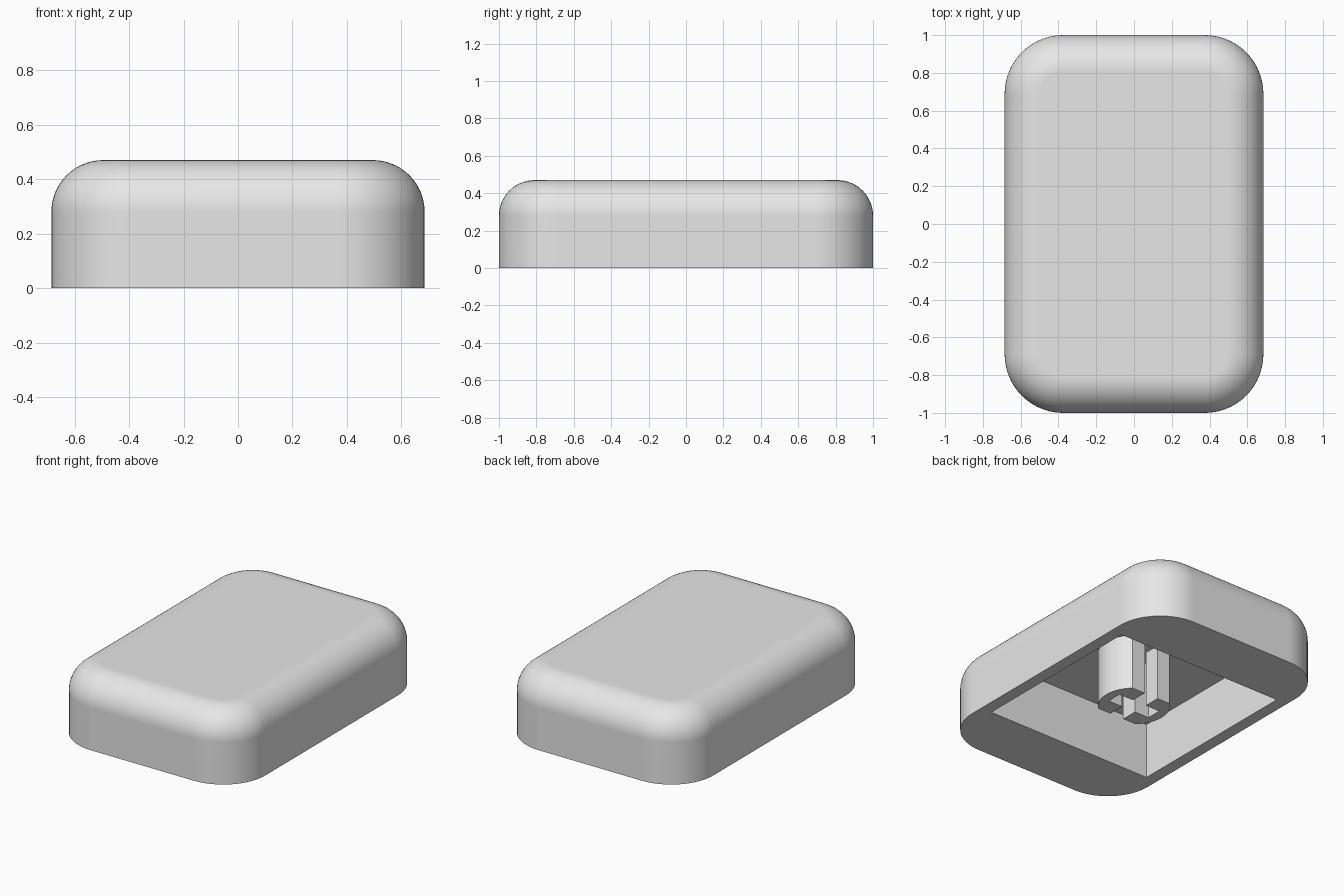
import bpy
import bmesh
from math import sin, cos, pi, asin

if "Cube" in bpy.data.objects:
    bpy.data.objects.remove(bpy.data.objects["Cube"], do_unlink=True)

HALF_X, HALF_Y, HEIGHT = 0.685, 1.0, 0.47
CORNER, FILLET, SEGS = 0.31, 0.19, 14
CAVITY, CEILING = 0.606, 0.365

grey = bpy.data.materials.new("plain_grey")
grey.use_nodes = True
grey.diffuse_color = (0.8, 0.8, 0.8, 1)
grey.node_tree.nodes["Principled BSDF"].inputs["Base Color"].default_value = (0.8, 0.8, 0.8, 1)


def finish(bm, name):
    """Turn a bmesh into a named object with smooth curves and sharp edges."""
    bmesh.ops.recalc_face_normals(bm, faces=bm.faces)
    mesh = bpy.data.meshes.new(name)
    bm.to_mesh(mesh)
    bm.free()
    mesh.materials.append(grey)
    obj = bpy.data.objects.new(name, mesh)
    bpy.context.collection.objects.link(obj)
    bpy.ops.object.select_all(action="DESELECT")
    obj.select_set(True)
    bpy.context.view_layer.objects.active = obj
    bpy.ops.object.shade_smooth_by_angle(angle=pi / 6)
    normals = obj.modifiers.new("even_shading", "WEIGHTED_NORMAL")
    normals.keep_sharp = True
    return obj


def ring(bm, points, z):
    return [bm.verts.new((x, y, z)) for x, y in points]


def join(bm, low, high):
    """Wall of quads between two closed rings."""
    for i in range(len(low)):
        j = (i + 1) % len(low)
        bm.faces.new((low[i], low[j], high[j], high[i]))


def rounded_rectangle(inset):
    radius = CORNER - inset
    points = []
    for k, (sx, sy) in enumerate(((1, 1), (-1, 1), (-1, -1), (1, -1))):
        for i in range(SEGS + 1):
            a = (k + i / SEGS) * pi / 2
            points.append((sx * (HALF_X - CORNER) + radius * cos(a),
                           sy * (HALF_Y - CORNER) + radius * sin(a)))
    return points


# Cap shell: straight sides, rounded upper edge, flat top
bm = bmesh.new()
rings = [ring(bm, rounded_rectangle(0), 0)]
for i in range(SEGS + 1):
    a = i / SEGS * pi / 2
    rings.append(ring(bm, rounded_rectangle(FILLET * (1 - cos(a))),
                      HEIGHT - FILLET + FILLET * sin(a)))
for low, high in zip(rings, rings[1:]):
    join(bm, low, high)
bm.faces.new(rings[-1])

# Square cavity open to the underside
square = [(CAVITY * sx, CAVITY * sy) for sx, sy in ((1, 1), (-1, 1), (-1, -1), (1, -1))]
mouth, ceiling = ring(bm, square, 0), ring(bm, square, CEILING)
join(bm, mouth, ceiling)
bm.faces.new(ceiling)

# Flat underside rim between the outer edge and the cavity
open_edges = [e for e in bm.edges if len(e.link_faces) == 1]
bmesh.ops.triangle_fill(bm, edges=open_edges, use_beauty=True, normal=(0, 0, -1))
finish(bm, "cap_shell")

# Stem: a round post with flat front and back, split by a cross-shaped slot
STEM_R, FLAT, SLOT, ARM = 0.216, 0.16, 0.05, 0.155
limit = asin(FLAT / STEM_R)


def stem_half(name, side):
    arc = [-limit + 2 * limit * i / 20 for i in range(21)]
    outline = [(SLOT, -FLAT)] + [(STEM_R * cos(a), STEM_R * sin(a)) for a in arc]
    outline += [(SLOT, FLAT), (SLOT, SLOT), (ARM, SLOT), (ARM, -SLOT), (SLOT, -SLOT)]
    outline = [(side * x, y) for x, y in outline]
    half = bmesh.new()
    low, high = ring(half, outline, 0), ring(half, outline, CEILING + 0.01)
    join(half, low, high)
    half.faces.new(low)
    half.faces.new(high)
    finish(half, name)


stem_half("stem_left", 1)
stem_half("stem_right", -1)
